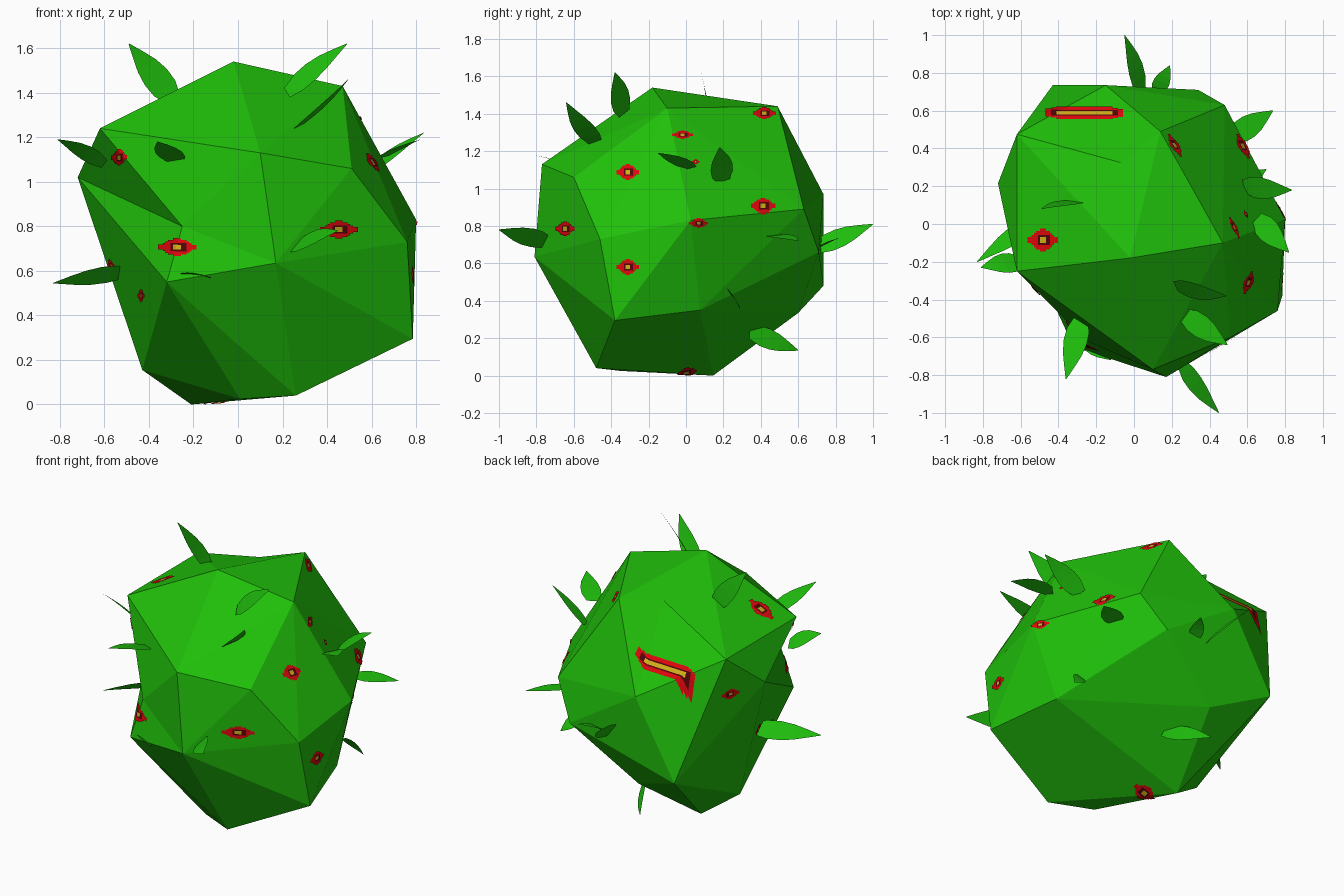
import bpy, bmesh
from mathutils import Vector
from mathutils.bvhtree import BVHTree

if "Cube" in bpy.data.objects:
    bpy.data.objects.remove(bpy.data.objects["Cube"])


def material(name, rgb):
    m = bpy.data.materials.new(name)
    m.diffuse_color = (*rgb, 1)
    m.use_nodes = True
    m.node_tree.nodes["Principled BSDF"].inputs["Base Color"].default_value = m.diffuse_color
    return m


GREEN = material("bush green", (0.014, 0.52, 0.003))
LEAF = material("leaf green", (0.014, 0.52, 0.004))
RED = material("petal red", (0.72, 0.002, 0.004))
DARK = material("dark red", (0.085, 0.001, 0.002))
YELLOW = material("pollen yellow", (0.62, 0.42, 0.01))


def add_object(name, bm, mats):
    me = bpy.data.meshes.new(name)
    bm.to_mesh(me)
    for m in mats:
        me.materials.append(m)
    ob = bpy.data.objects.new(name, me)
    bpy.context.collection.objects.link(ob)
    return ob


# Faceted bush body: hull of a few corner points
CORNERS = [
    (-.02, -.18, 1.54), (-.62, -.25, 1.24), (-.72, .215, 1.02), (-.32, -.65, .55),
    (-.43, .06, .155), (-.21, .145, 0), (.01, -.35, .025), (.26, -.48, .04),
    (.785, -.38, .295), (.80, .025, .83), (.76, -.46, .73), (.51, -.60, 1.06),
    (.10, -.77, 1.13), (.17, -.81, .635), (.47, -.10, 1.43), (.14, .49, 1.44),
    (.48, .63, .89), (.66, .075, .35), (-.62, .475, 1.24), (-.15, .735, .97),
    (-.43, .735, .48), (.34, .71, .66), (-.08, .60, .335)]
body = bmesh.new()
corner = [body.verts.new(c) for c in CORNERS]
bmesh.ops.convex_hull(body, input=body.verts)


# Dents: swap the faces inside a ring of corners for a fan around a new point
def dent(co, ring):
    ring = {corner[i] for i in ring}
    old = [f for f in body.faces if all(v in ring for v in f.verts)]
    rim = [e.verts[:] for e in {e for f in old for e in f.edges}
           if sum(f in old for f in e.link_faces) == 1]
    bmesh.ops.delete(body, geom=old, context='FACES')
    p = body.verts.new(co)
    for a, b in rim:
        body.faces.new((a, b, p))


dent((-.25, -.62, .80), (1, 2, 3, 13, 12))
dent((-.07, .325, 1.415), (0, 18, 19, 15))
bmesh.ops.delete(body, geom=[e for e in body.edges if not e.link_faces], context='EDGES')
bmesh.ops.recalc_face_normals(body, faces=body.faces)
tree = BVHTree.FromBMesh(body)
add_object("bush_body", body, [GREEN])


# Leaves: pointed blades given by base, tip and facing direction
LEAVES = [
    ((-.29, .12, 1.37), (-.49, .08, 1.62), (.1, 1, .1)),
    ((.22, -.33, 1.40), (.49, -.38, 1.62), (-.6, -.7, .55)),
    ((.26, -.48, 1.24), (.495, -.64, 1.46), (.65, -.15, -.85)),
    ((.58, .20, 1.04), (.835, .18, 1.22), (-.55, -.35, .75)),
    ((.65, .03, 1.11), (.82, -.15, 1.19), (.1, -.3, .9)),
    ((.52, .46, .75), (.735, .60, .72), (.2, 0, 1)),
    ((.04, .70, .68), (-.05, 1.0, .81), (.8, -.1, .6)),
    ((.12, .70, .68), (.19, .84, .74), (0, -.2, 1)),
    ((.06, .34, .23), (-.09, .60, .135), (.8, .3, .4)),
    ((-.50, .03, .59), (-.83, -.20, .545), (-.4, .45, .7)),
    ((-.60, -.20, 1.08), (-.81, -.23, 1.19), (.35, .6, .8)),
    ((-.28, -.50, 1.09), (-.36, -.82, 1.18), (.1, .5, .85)),
    ((.25, -.74, .71), (.45, -1.0, .78), (-.55, -.45, .75)),
    ((.60, .23, .45), (.70, .29, .35), (.2, .9, .3)),
    ((-.26, -.62, .57), (-.12, -.72, .57), (0, .4, .9)),
]
PROFILE = [(0, .037), (.2, .06), (.4, .062), (.6, .05), (.8, .027), (1, .002)]


def leaf(name, base, tip, facing):
    base, tip, n = Vector(base), Vector(tip), Vector(facing)
    axis = tip - base
    side = axis.cross(n).normalized()
    n = side.cross(axis).normalized()
    scale = min(1, axis.length / .24)
    bm = bmesh.new()
    prev = None
    for t, w in PROFILE:
        p = base + axis * t + n * (.03 * t * (1 - t))
        row = [bm.verts.new(p - side * w * scale), bm.verts.new(p + side * w * scale)]
        if prev:
            bm.faces.new((prev[0], prev[1], row[1], row[0]))
        prev = row
    add_object(name, bm, [LEAF])


for i, spec in enumerate(LEAVES):
    leaf(f"leaf_{i + 1}", *spec)


# Flowers: thin cell patches laid onto the body along one axis
def flower(name, axis, sign, a, b, w, h, core=.22):
    nu, nv = (15, 11)
    others = [k for k in range(3) if k != axis]
    direction = Vector((0, 0, 0))
    direction[axis] = -sign
    bm = bmesh.new()
    grid = {}
    for i in range(nu + 1):
        for j in range(nv + 1):
            o = Vector((0, 0, 0))
            o[axis] = sign * 3
            o[others[0]] = a + w * (i / nu - .5)
            o[others[1]] = b + h * (j / nv - .5)
            hit, normal, _, _ = tree.ray_cast(o, direction)
            if hit:
                grid[i, j] = bm.verts.new(hit + normal * .006)
    for i in range(nu):
        for j in range(nv):
            u = abs((i + .5) / nu * 2 - 1)
            v = abs((j + .5) / nv * 2 - 1)
            keys = [(i, j), (i + 1, j), (i + 1, j + 1), (i, j + 1)]
            # petals form a rounded cross with a dark-ringed heart
            solid = max(u - core, 0) + max(v - .2, 0) < .72 or v < .3
            if not solid or any(k not in grid for k in keys):
                continue
            f = bm.faces.new([grid[k] for k in keys])
            if u < core and v < .28:
                f.material_index = 2
            elif u < core + .18 and v < .5:
                f.material_index = 1
            f.normal_update()
            if f.normal.dot(direction) > 0:
                f.normal_flip()
    bmesh.ops.delete(bm, geom=[v for v in bm.verts if not v.link_faces], context='VERTS')
    add_object(name, bm, [RED, DARK, YELLOW])


FLOWERS = [
    (0, 1, .415, 1.40, .12, .065), (0, 1, -.02, 1.285, .11, .045),
    (0, 1, -.31, 1.085, .12, .085), (0, 1, .05, 1.14, .04, .03),
    (0, 1, .41, .905, .13, .085), (0, 1, .065, .815, .10, .05),
    (0, 1, -.31, .58, .12, .085), (1, -1, .45, .785, .17, .08),
    (1, -1, -.27, .705, .17, .08), (1, -1, -.53, 1.11, .07, .07),
    (1, -1, -.43, .49, .03, .06), (0, -1, .43, 1.0, .11, .065),
    (0, -1, .07, .62, .10, .07), (2, 1, -.48, -.085, .16, .12),
    (2, 1, -.26, .585, .41, .065, .68), (2, -1, -.08, 0, .14, .11),
]
for i, spec in enumerate(FLOWERS):
    flower(f"flower_{i + 1}", *spec)
